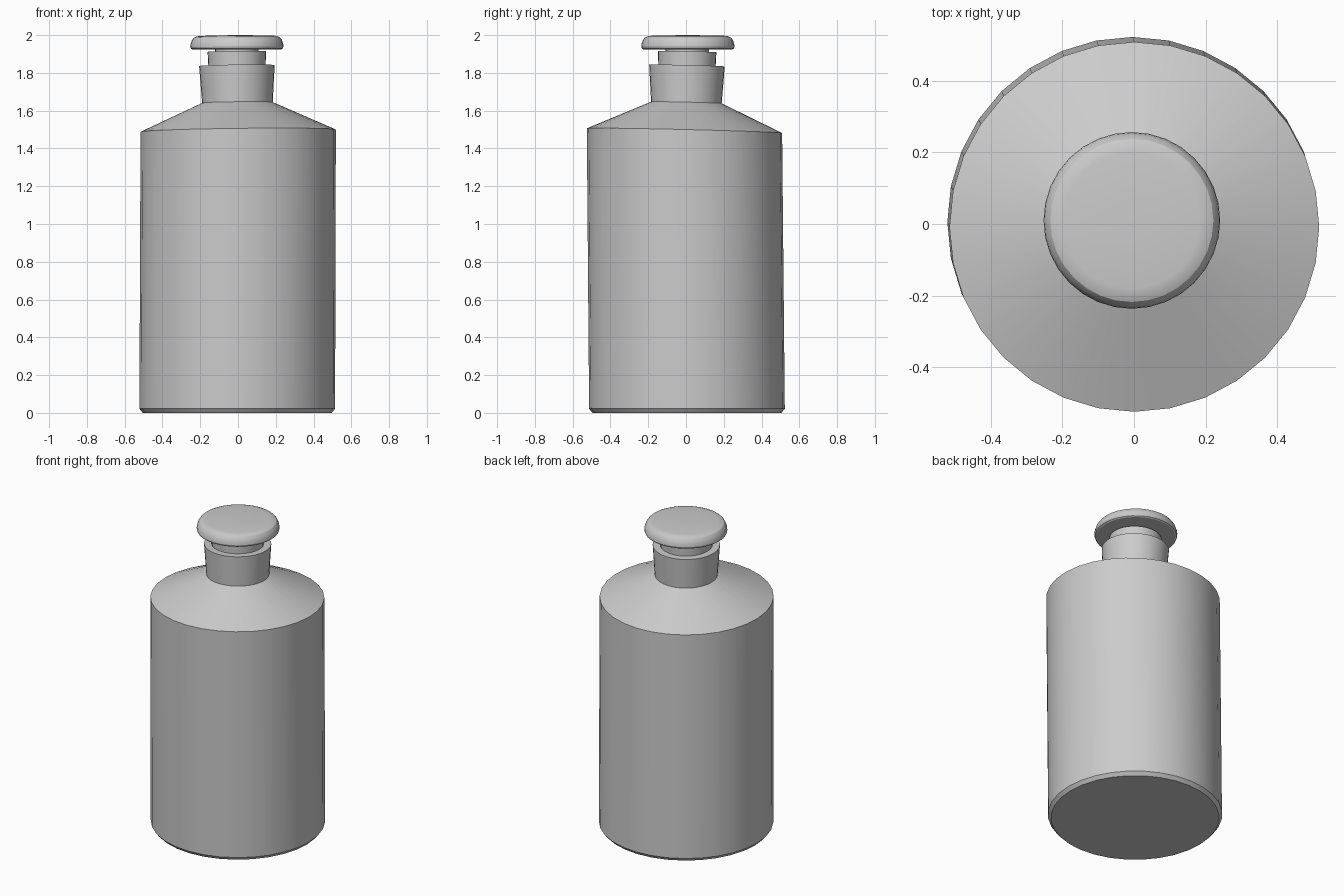
import bpy, bmesh, math

cube = bpy.data.objects.get("Cube")
if cube:
    bpy.data.objects.remove(cube)

SEGMENTS = 32
TILT = (0.012, -0.024)      # slight lean of the upper rings

glass = bpy.data.materials.new("frosted_grey_glass")
glass.use_nodes = True
colour = (0.6, 0.6, 0.6, 1)
glass.diffuse_color = colour
shader = next(n for n in glass.node_tree.nodes if n.type == 'BSDF_PRINCIPLED')
shader.inputs["Base Color"].default_value = colour


def lathe(name, rings, tilt):
    """Closed turned solid; each ring is (radius, z, centre x, centre y, lean amount)."""
    bm = bmesh.new()
    loops = []
    for radius, z, cx, cy, lean in rings:
        loop = []
        for i in range(SEGMENTS):
            a = 2 * math.pi * i / SEGMENTS
            dx, dy = radius * math.cos(a), radius * math.sin(a)
            dz = lean * (dx * tilt[0] + dy * tilt[1])
            loop.append(bm.verts.new((cx + dx, cy + dy, z + dz)))
        loops.append(loop)
    for low, high in zip(loops, loops[1:]):
        for i in range(SEGMENTS):
            j = (i + 1) % SEGMENTS
            bm.faces.new((low[i], low[j], high[j], high[i]))
    bm.faces.new(loops[0][::-1])
    bm.faces.new(loops[-1])
    bmesh.ops.recalc_face_normals(bm, faces=bm.faces)
    mesh = bpy.data.meshes.new(name)
    bm.to_mesh(mesh)
    bm.free()
    mesh.materials.append(glass)
    obj = bpy.data.objects.new(name, mesh)
    bpy.context.collection.objects.link(obj)
    bpy.ops.object.select_all(action='DESELECT')
    obj.select_set(True)
    bpy.context.view_layer.objects.active = obj
    bpy.ops.object.shade_smooth_by_angle(angle=math.radians(24))
    return obj


# Bottle: chamfered base, straight wall, conical shoulder, flared neck, recessed mouth
lathe("bottle", [
    (0.500, 0.0, -0.004, 0.005, 0),
    (0.518, 0.022, -0.004, 0.005, 0),
    (0.517, 1.494, 0.001, -0.008, 1),
    (0.187, 1.643, -0.003, 0.002, 1),
    (0.200, 1.839, -0.006, 0.005, 1),
    (0.155, 1.839, -0.006, 0.005, 1),
    (0.145, 1.70, -0.005, 0.003, 1),
], TILT)

# Stopper plug, seated in the mouth
lathe("stopper_plug", [
    (0.145, 1.70, -0.005, 0.004, 1),
    (0.155, 1.913, -0.006, 0.006, 1),
], TILT)

# Thin stem between plug and cap
lathe("stopper_stem", [
    (0.115, 1.90, -0.006, 0.007, 1),
    (0.115, 1.935, -0.006, 0.008, 1),
], TILT)

# Rounded disc cap
cap = [(0.235, 1.924), (0.243, 1.929), (0.247, 1.939), (0.245, 1.955),
       (0.238, 1.974), (0.228, 1.987), (0.212, 1.994), (0.190, 1.997), (0.05, 1.9995)]
lathe("stopper_cap", [(r, z, -0.006, 0.010, 0.4) for r, z in cap], (0.012, 0))
